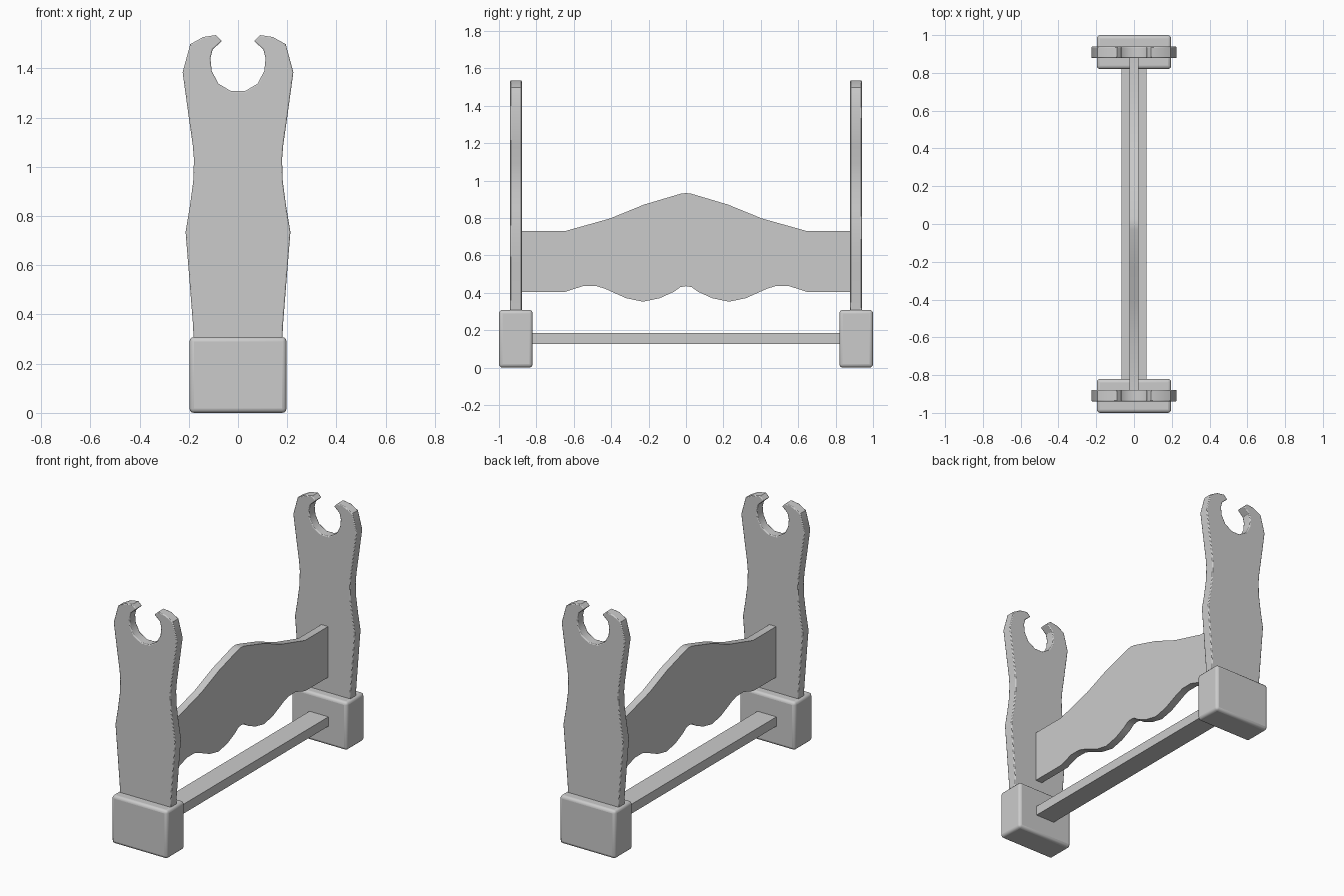
import bpy, bmesh

if "Cube" in bpy.data.objects:
    bpy.data.objects.remove(bpy.data.objects["Cube"])


def finish(obj, bevel, segments=2):
    if bevel:
        m = obj.modifiers.new("soft_edges", 'BEVEL')
        m.width = bevel
        m.segments = segments
        m.limit_method = 'ANGLE'
        m.angle_limit = 1.0
    bpy.ops.object.select_all(action='DESELECT')
    obj.select_set(True)
    bpy.context.view_layer.objects.active = obj
    bpy.ops.object.shade_smooth_by_angle(angle=0.6)


def extrude_profile(name, points, direction, bevel=0):
    """Fill a closed 3D outline and push it along direction."""
    bm = bmesh.new()
    face = bm.faces.new([bm.verts.new(p) for p in points])
    ext = bmesh.ops.extrude_face_region(bm, geom=[face])
    verts = [g for g in ext["geom"] if isinstance(g, bmesh.types.BMVert)]
    bmesh.ops.translate(bm, vec=direction, verts=verts)
    bmesh.ops.recalc_face_normals(bm, faces=bm.faces)
    mesh = bpy.data.meshes.new(name)
    bm.to_mesh(mesh)
    bm.free()
    obj = bpy.data.objects.new(name, mesh)
    bpy.context.collection.objects.link(obj)
    finish(obj, bevel)
    return obj


def box(name, x, y0, y1, z0, z1, bevel=0, segments=2):
    bpy.ops.mesh.primitive_cube_add(size=1, location=(0, (y0 + y1) / 2, (z0 + z1) / 2))
    obj = bpy.context.object
    obj.name = name
    obj.scale = (2 * x, y1 - y0, z1 - z0)
    bpy.ops.object.transform_apply(location=False, rotation=False, scale=True)
    finish(obj, bevel, segments)


def mirrored(half):
    return half + [(-a, b) for a, b in reversed(half) if a > 1e-6]


# Right half of an upright: outer edge, hooked tip, then the open cradle
upright_half = [
    (0.18, 0.29), (0.183, 0.36), (0.198, 0.55), (0.213, 0.735), (0.196, 0.836),
    (0.182, 0.94), (0.179, 1.03), (0.184, 1.09), (0.197, 1.18), (0.225, 1.384),
    (0.194, 1.498), (0.142, 1.527), (0.09, 1.535), (0.065, 1.511),
    (0.103, 1.477), (0.112, 1.44), (0.107, 1.39), (0.08, 1.338), (0.028, 1.307)]

# Half of the panel: scalloped lower edge, then the peaked upper edge
panel_lower = [
    (0, 0.435), (0.03, 0.43), (0.065, 0.405), (0.14, 0.371), (0.23, 0.352),
    (0.32, 0.371), (0.43, 0.42), (0.476, 0.435), (0.55, 0.436), (0.645, 0.405)]
panel_upper = [
    (0.645, 0.73), (0.406, 0.797), (0.225, 0.871), (0.03, 0.929), (0, 0.933)]
panel_half = panel_lower + [(0.885, 0.405), (0.885, 0.73)] + panel_upper

# Foot block and upright at each end
for side, s in (("front", -1), ("back", 1)):
    y0, y1 = sorted((s * 0.82, s * 1.0))
    box(side + "_foot_block", 0.197, y0, y1, 0, 0.308, 0.018, 3)
    extrude_profile(side + "_upright",
                    [(x, s * 0.878, z) for x, z in mirrored(upright_half)],
                    (0, s * 0.062, 0), 0.005)

# Decorative panel between the uprights
extrude_profile("scalloped_panel",
                [(-0.024, y, z) for y, z in mirrored(panel_half)], (0.048, 0, 0))

# Lower stretcher between the feet
box("stretcher_bar", 0.067, -0.83, 0.83, 0.125, 0.185)
